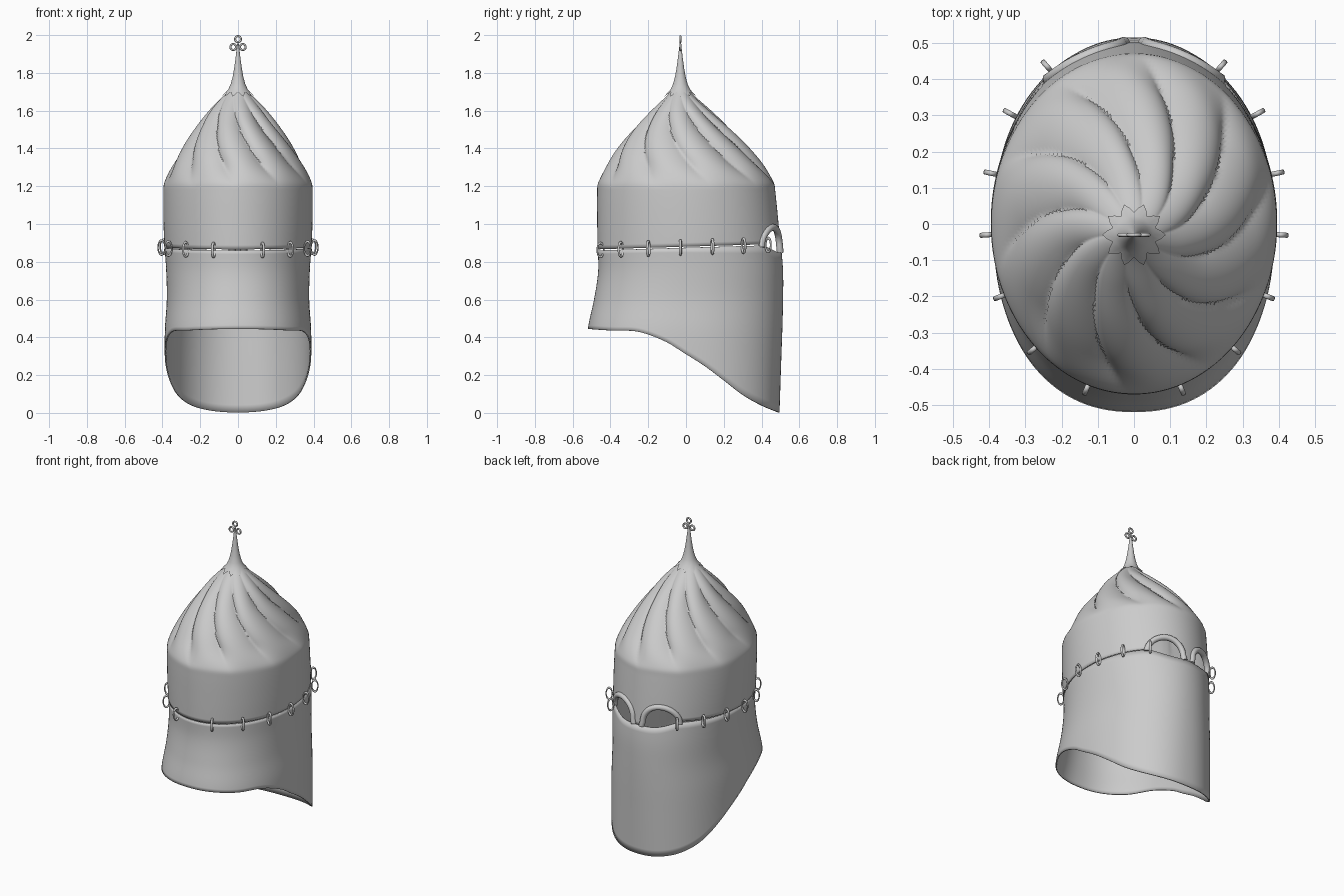
import bpy, math
from mathutils import Matrix, Vector

if "Cube" in bpy.data.objects:
    bpy.data.objects.remove(bpy.data.objects["Cube"])

steel = bpy.data.materials.new("grey_steel")
steel.diffuse_color = (0.6, 0.6, 0.6, 1)
steel.use_nodes = True
steel.node_tree.nodes["Principled BSDF"].inputs["Base Color"].default_value = steel.diffuse_color
AXIS_Y = -0.03


def finish(ob, angle=40):
    ob.data.materials.clear()
    ob.data.materials.append(steel)
    bpy.ops.object.select_all(action='DESELECT')
    ob.select_set(True)
    bpy.context.view_layer.objects.active = ob
    bpy.ops.object.shade_smooth_by_angle(angle=math.radians(angle))


def shell(name, fn, cols, rows, thick=0.0):
    """Closed band of quads; fn(angle, row) gives a point, rows run upward."""
    verts = [fn(2 * math.pi * i / cols, j) for j in range(rows) for i in range(cols)]
    faces = [(j * cols + i, j * cols + (i + 1) % cols,
              (j + 1) * cols + (i + 1) % cols, (j + 1) * cols + i)
             for j in range(rows - 1) for i in range(cols)]
    me = bpy.data.meshes.new(name)
    me.from_pydata(verts, [], faces)
    ob = bpy.data.objects.new(name, me)
    bpy.context.collection.objects.link(ob)
    finish(ob)
    if thick:
        m = ob.modifiers.new("thickness", 'SOLIDIFY')
        m.thickness, m.offset = thick, -1
    return ob


def sample(table, z):
    """Smooth (Hermite) lookup of (half width, front y, back y) by height."""
    z = min(max(z, table[0][0]), table[-1][0])
    k = 0
    while k < len(table) - 2 and z > table[k + 1][0]:
        k += 1
    p, q = table[k], table[k + 1]
    h = q[0] - p[0]
    t = (z - p[0]) / h

    def slope(i, c):
        a, b = table[max(i - 1, 0)], table[min(i + 1, len(table) - 1)]
        return (b[c] - a[c]) / (b[0] - a[0])
    return [(2*t**3 - 3*t*t + 1) * p[c] + (t**3 - 2*t*t + t) * h * slope(k, c)
            + (3*t*t - 2*t**3) * q[c] + (t**3 - t*t) * h * slope(k + 1, c)
            for c in (1, 2, 3)]


def section(table, ang, z, power=2.0):
    """Point on the oval cross-section at a height."""
    a, f, b = sample(table, z)
    c, s = math.cos(ang), math.sin(ang)
    x = a * math.copysign(abs(c) ** (2 / power), c)
    y = (f + b) / 2 + (b - f) / 2 * math.copysign(abs(s) ** (2 / power), s)
    return x, y


def seam(y):
    return 0.878 + 0.03 * y


def step(e0, e1, v):
    t = min(max((v - e0) / (e1 - e0), 0), 1)
    return t * t * (3 - 2 * t)


# --- helmet dome: straight band with eye cut-outs, swirled flutes above
DOME = [(0.84, .388, -.468, .503), (1.0, .394, -.47, .49), (1.18, .395, -.47, .472),
        (1.22, .39, -.466, .466), (1.3, .357, -.425, .42), (1.4, .30, -.365, .34),
        (1.5, .232, -.285, .245), (1.6, .155, -.185, .135), (1.68, .078, -.10, .042),
        (1.71, .045, -.075, .015)]
BAND, TOP = 14, 44


def dome_edge(x, y):
    if y < 0.2:
        return seam(y) + 0.002
    u = (abs(x) - 0.135) / 0.1
    if abs(u) < 1:
        return 0.875 + 0.1 * math.sqrt(1 - u * u)
    return 0.845 if abs(x) < 0.1 else seam(y) + 0.002


def dome_point(ang, j):
    if j < BAND:
        x, y = section(DOME, ang, 0.88)
        e = dome_edge(x, y)
        z = e + (1.18 - e) * j / BAND
    else:
        z = 1.18 + 0.53 * (j - BAND) / (TOP - 1)
    x, y = section(DOME, ang, z)
    # ten lobes with narrow valleys, winding round the axis
    phase = 10 * (ang - 1.85 * (1.7 - z)) / (2 * math.pi)
    s = (phase % 1) ** 0.85
    depth = 0.034 * step(1.19, 1.34, z) * (1 - 0.9 * step(1.5, 1.7, z))
    k = 1 - depth * (1 - abs(math.sin(math.pi * s)) ** 0.8) / max(sample(DOME, z)[0], 0.1)
    return x * k, AXIS_Y + (y - AXIS_Y) * k, z


shell("helmet_dome", dome_point, 240, BAND + TOP, 0.008)

# --- neck curtain: flared in front, long at the back
CURTAIN = [(0, .385, -.52, .495), (0.3, .388, -.52, .505), (0.44, .387, -.52, .51),
           (0.6, .377, -.487, .514), (0.75, .38, -.465, .514), (0.89, .39, -.468, .503)]
HEM = [(-.52, .445, 0, 0), (-.4, .437, 0, 0), (-.25, .43, 0, 0), (-.1, .375, 0, 0),
       (0, .31, 0, 0), (.1, .245, 0, 0), (.2, .17, 0, 0), (.3, .095, 0, 0),
       (.4, .04, 0, 0), (.495, .002, 0, 0)]
ROWS = 22


def curtain_point(ang, j):
    y = section(CURTAIN, ang, 0.87)[1]
    hi = seam(y) - 0.004 - 0.04 * step(0.40, 0.5, y)
    lo = 0.3
    for _ in range(4):
        lo = max(sample(HEM, section(CURTAIN, ang, lo, 2.2)[1])[0], 0)
    t = j / (ROWS - 1)
    z = lo + (hi - lo) * t
    x, y = section(CURTAIN, ang, z, 2 + 0.25 * (1 - t))
    return x, y, z


shell("neck_curtain", curtain_point, 128, ROWS, 0.008)

# --- spire with a ten-pointed star collar
SPIRE = [(1.675, .088), (1.712, .052), (1.74, .039), (1.78, .028), (1.82, .021),
         (1.87, .014), (1.92, .008), (1.96, .003)]


def spire_point(ang, j):
    z, r = SPIRE[j]
    if j == 0:
        t = abs((10 * ang / (2 * math.pi)) % 1 - 0.5) * 2
        z, r = z + 0.025 * (1 - t), r - 0.026 * (1 - t)
    return r * math.cos(ang), AXIS_Y + r * math.sin(ang), z


shell("spire", spire_point, 40, len(SPIRE))


def ring(name, pos, radial, major, minor, squash=1.0):
    """Upright ring lying in the plane of `radial` and z."""
    bpy.ops.mesh.primitive_torus_add(major_radius=major, minor_radius=minor,
                                     major_segments=24, minor_segments=8)
    ob = bpy.context.object
    ob.name = name
    r = Vector(radial).normalized()
    t = r.cross(Vector((0, 0, 1)))
    m = Matrix((r * squash, Vector((0, 0, 1)), t)).transposed().to_4x4()
    if m.determinant() < 0:
        m.col[2] = -m.col[2]
    ob.data.transform(Matrix.Translation(pos) @ m)
    finish(ob, 60)


# --- trefoil finial
for i, (x, z) in enumerate([(0, 1.979), (-.025, 1.937), (.025, 1.937)]):
    ring(f"finial_ring_{i}", (x, AXIS_Y, z), (1, 0, 0), .0155, .0055)

# --- link rings joining the dome and curtain
LINKS = [(.405, -.03), (.394, .14), (.342, .305), (.24, .435),
         (.368, -.2), (.277, -.345), (.13, -.453)]
for i, (x, y) in enumerate(LINKS):
    for side in (-1, 1):
        ring(f"link_ring_{i}_{'left' if side < 0 else 'right'}",
             (side * x, y, seam(y) - 0.002),
             (side * x / .39 ** 2, (y - .015) / .485 ** 2, 0), .037, .007, .5)

# --- raised brows over the eye openings
for side in (-1, 1):
    path = [(.235 - .1 + .1 * math.cos(math.pi * k / 20),
             .877 + .105 * math.sin(math.pi * k / 20)) for k in range(21)]
    path.append((.028, .848))
    cu = bpy.data.curves.new("brow", 'CURVE')
    cu.dimensions = '3D'
    cu.bevel_depth, cu.bevel_resolution, cu.use_fill_caps = 0.018, 3, True
    sp = cu.splines.new('POLY')
    sp.points.add(len(path) - 1)
    for p, (x, z) in zip(sp.points, path):
        a, f, b = sample(DOME, z)
        y = (f + b) / 2 + (b - f) / 2 * math.sqrt(1 - (x / a) ** 2)
        p.co = (side * x, y - 0.002, z, 1)
    ob = bpy.data.objects.new("brow_left" if side < 0 else "brow_right", cu)
    bpy.context.collection.objects.link(ob)
    bpy.ops.object.select_all(action='DESELECT')
    ob.select_set(True)
    bpy.context.view_layer.objects.active = ob
    bpy.ops.object.convert(target='MESH')
    finish(bpy.context.object, 50)
